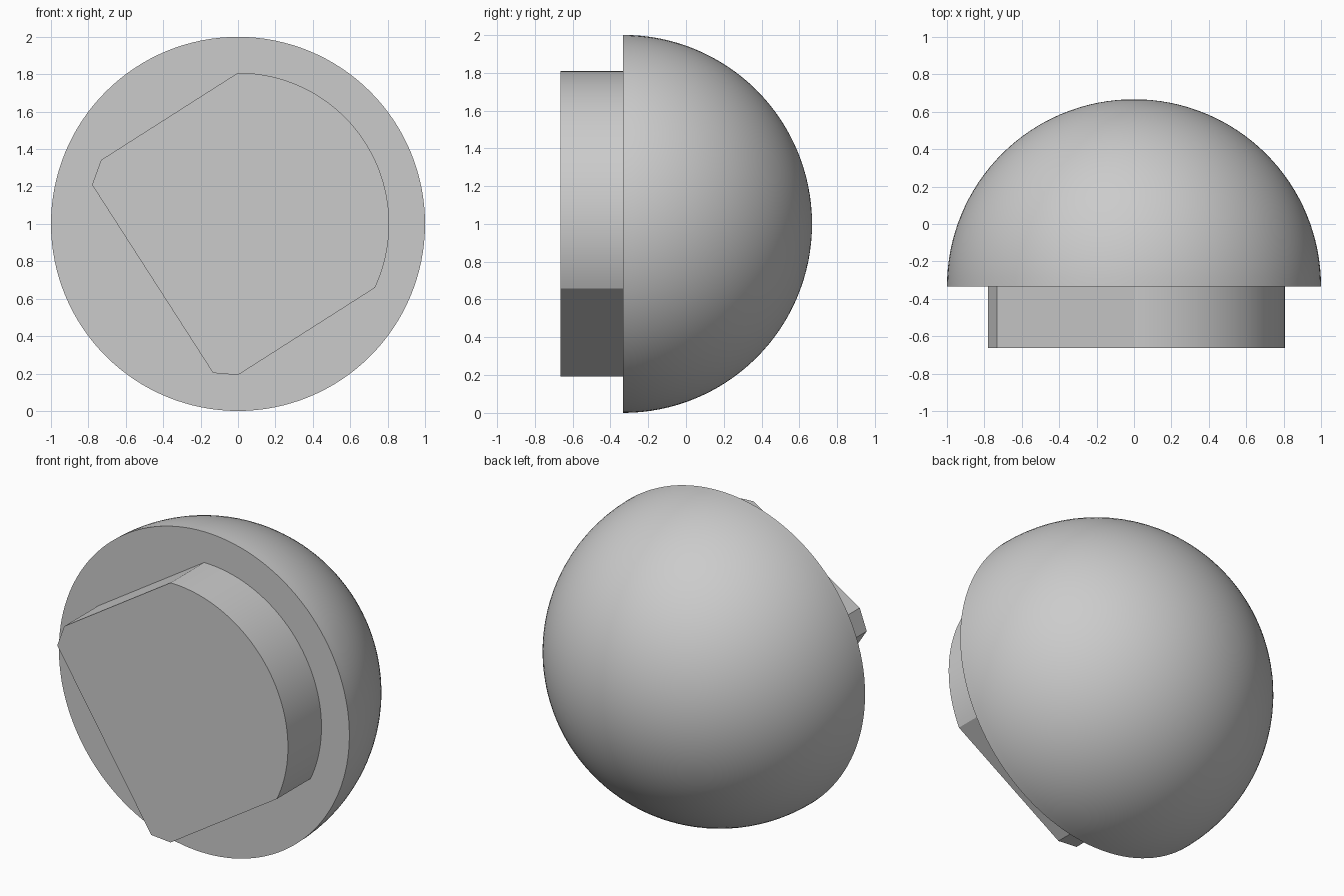
import bpy, bmesh
from math import sin, cos, pi, radians
from mathutils import Matrix

cube = bpy.data.objects.get("Cube")
if cube:
    bpy.data.objects.remove(cube, do_unlink=True)

FLAT_Y = -0.333   # plane where the dome meets the plug
FRONT_Y = -0.663
PLUG_R = 0.808

grey = bpy.data.materials.new("plain grey")
grey.use_nodes = True
colour = (0.6, 0.6, 0.6, 1)
grey.diffuse_color = colour
grey.node_tree.nodes["Principled BSDF"].inputs["Base Color"].default_value = colour


def finish(name, bm):
    """Turn a bmesh into a grey object with smooth curves and sharp edges."""
    bmesh.ops.recalc_face_normals(bm, faces=bm.faces)
    mesh = bpy.data.meshes.new(name)
    bm.to_mesh(mesh)
    bm.free()
    mesh.materials.append(grey)
    obj = bpy.data.objects.new(name, mesh)
    bpy.context.collection.objects.link(obj)
    bpy.ops.object.select_all(action="DESELECT")
    obj.select_set(True)
    bpy.context.view_layer.objects.active = obj
    bpy.ops.object.shade_smooth_by_angle(angle=radians(20))
    return obj


# Dome: half a sphere with its pole to the back and a flat front
bm = bmesh.new()
bmesh.ops.create_uvsphere(bm, u_segments=128, v_segments=64, radius=1,
                          matrix=Matrix.Rotation(pi / 2, 4, "X"))
below = [v for v in bm.verts if v.co.y < -0.001]
bmesh.ops.delete(bm, geom=below, context="VERTS")
bmesh.ops.contextual_create(bm, geom=[e for e in bm.edges if e.is_boundary])
bmesh.ops.translate(bm, verts=bm.verts, vec=(0, FLAT_Y, 1))
finish("dome", bm)

# Plug: an arc on the left, straight chords around the rest
arc = [90 - 115 * i / 48 for i in range(49)]
angles = arc + [-90, -99.5, -195, -205]
bm = bmesh.new()
outline = [bm.verts.new((PLUG_R * cos(radians(a)), FRONT_Y,
                         1 + PLUG_R * sin(radians(a)))) for a in angles]
front = bm.faces.new(outline)
extruded = bmesh.ops.extrude_face_region(bm, geom=[front], use_keep_orig=True)
moved = [g for g in extruded["geom"] if isinstance(g, bmesh.types.BMVert)]
bmesh.ops.translate(bm, verts=moved, vec=(0, FLAT_Y - FRONT_Y, 0))
# Narrow corner flats stay crisp against the faces beside them
plug = finish("plug", bm)
